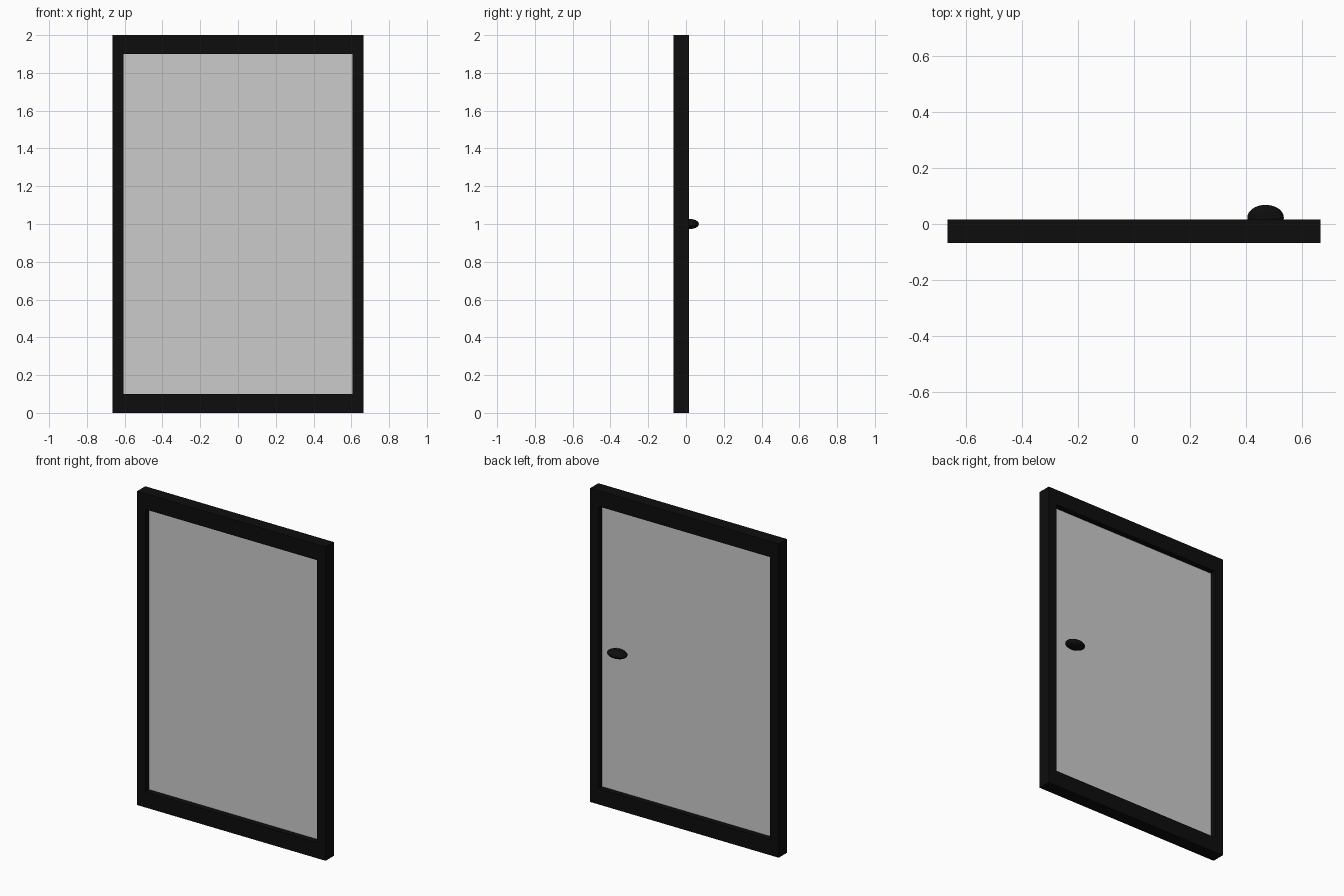
import bpy

if "Cube" in bpy.data.objects:
    bpy.data.objects.remove(bpy.data.objects["Cube"])

def material(name, color):
    m = bpy.data.materials.new(name)
    m.diffuse_color = (*color, 1)
    m.use_nodes = True
    m.node_tree.nodes["Principled BSDF"].inputs["Base Color"].default_value = m.diffuse_color
    return m

black = material("black_frame", (0.004, 0.004, 0.004))
grey = material("pale_grey_panel", (0.6, 0.6, 0.6))

W, H = 0.665, 2.0             # half width, height
Y0, Y1 = -0.067, 0.016        # frame front and back
SIDE, RAIL = 0.06, 0.10       # stile and rail widths
PANEL_Y = -0.025

def box(name, lo, hi, mat):
    bpy.ops.mesh.primitive_cube_add(size=1, location=[(a + b) / 2 for a, b in zip(lo, hi)])
    o = bpy.context.object
    o.name = name
    o.scale = [b - a for a, b in zip(lo, hi)]
    bpy.ops.object.transform_apply(location=False, rotation=False, scale=True)
    o.data.materials.append(mat)
    return o

# Frame: one outline with a rectangular opening, extruded through its depth
def rect(x, z0, z1):
    return [(-x, z0), (x, z0), (x, z1), (-x, z1)]

outer, inner = rect(W, 0, H), rect(W - SIDE, RAIL, H - RAIL)
verts = [(x, y, z) for y in (Y0, Y1) for ring in (outer, inner) for x, z in ring]
faces = []
for i in range(4):
    j = (i + 1) % 4
    faces += [(i, j, 4 + j, 4 + i), (8 + j, 8 + i, 12 + i, 12 + j),
              (j, i, 8 + i, 8 + j), (4 + i, 4 + j, 12 + j, 12 + i)]
mesh = bpy.data.meshes.new("door_frame")
mesh.from_pydata(verts, [], faces)
mesh.materials.append(black)
frame = bpy.data.objects.new("door_frame", mesh)
bpy.context.collection.objects.link(frame)

# Panel filling the opening
box("door_panel", (-(W - SIDE), PANEL_Y - 0.005, RAIL),
    (W - SIDE, PANEL_Y + 0.005, H - RAIL), grey)

# Flattened knob on the back
bpy.ops.mesh.primitive_uv_sphere_add(segments=32, ring_count=16, radius=1,
                                     location=(0.469, 0.023, 1.0))
knob = bpy.context.object
knob.name = "door_knob"
knob.scale = (0.065, 0.045, 0.026)
bpy.ops.object.transform_apply(location=False, rotation=False, scale=True)
bpy.ops.object.shade_smooth()
knob.data.materials.append(black)
